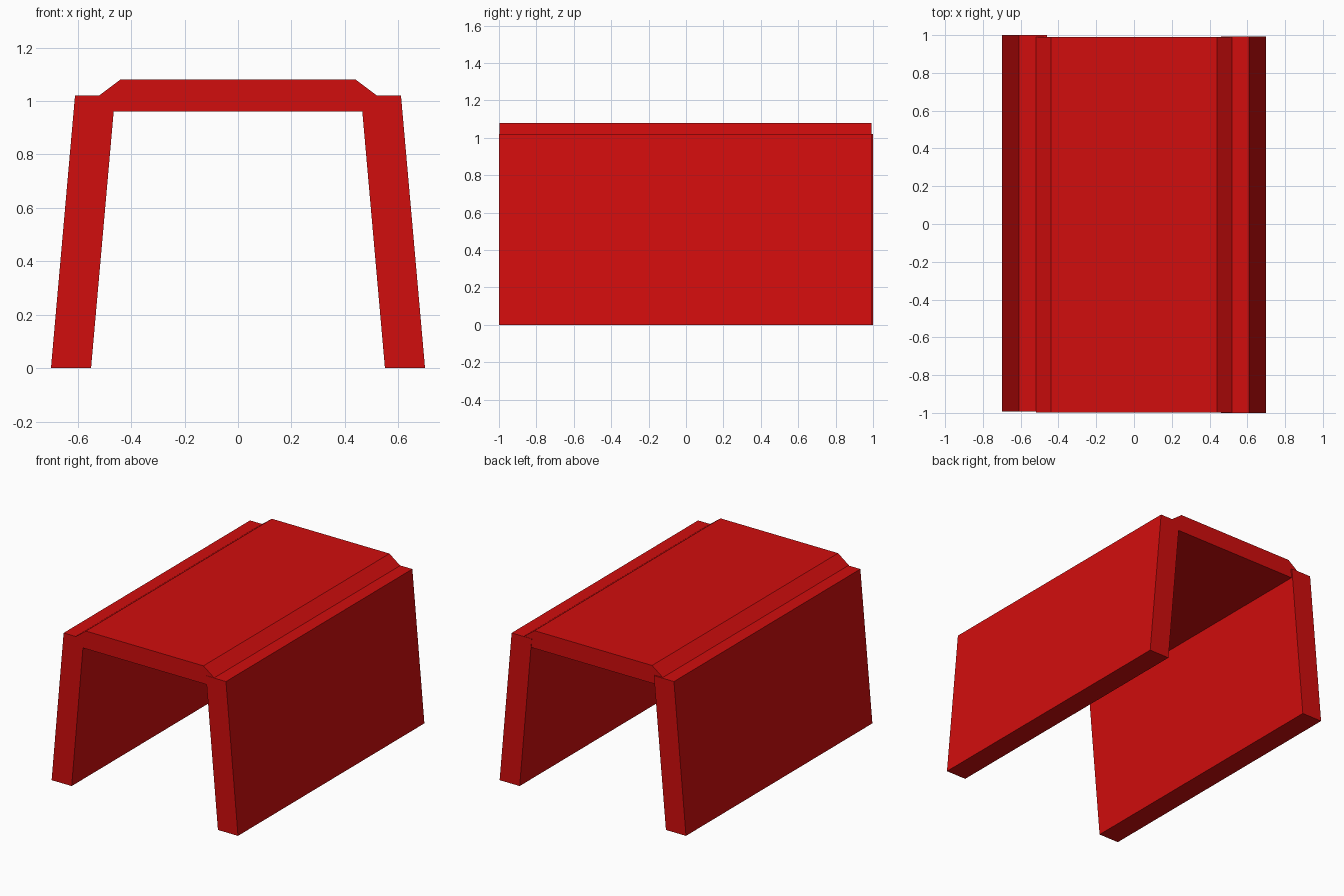
import bpy
import bmesh

cube = bpy.data.objects.get("Cube")
if cube:
    bpy.data.objects.remove(cube, do_unlink=True)

RED = (0.64, 0.004, 0.004, 1.0)
red = bpy.data.materials.new("bright red")
red.use_nodes = True
red.diffuse_color = RED
red.node_tree.nodes["Principled BSDF"].inputs["Base Color"].default_value = RED


def extrude_profile(name, profile, y_front, y_back):
    """Extrude a closed x-z profile along y into a flat-shaded solid."""
    bm = bmesh.new()
    face = bm.faces.new([bm.verts.new((x, y_front, z)) for x, z in profile])
    result = bmesh.ops.extrude_face_region(bm, geom=[face])
    moved = [v for v in result["geom"] if isinstance(v, bmesh.types.BMVert)]
    bmesh.ops.translate(bm, verts=moved, vec=(0, y_back - y_front, 0))
    bmesh.ops.recalc_face_normals(bm, faces=bm.faces)
    mesh = bpy.data.meshes.new(name)
    bm.to_mesh(mesh)
    bm.free()
    mesh.materials.append(red)
    obj = bpy.data.objects.new(name, mesh)
    bpy.context.collection.objects.link(obj)
    return obj


# Leaning side walls, the right one set slightly further back
wall = [(0.55, 0), (0.70, 0), (0.61, 1.02), (0.46, 1.02)]
for name, side, y_front, y_back in (("left_wall", 1, -1.0, 0.993),
                                    ("right_wall", -1, -0.993, 1.0)):
    extrude_profile(name, [(side * x, z) for x, z in wall], y_front, y_back)

# Roof slab with bevelled long edges, resting into the walls
half = [(0.47, 0.96), (0.52, 1.02), (0.44, 1.08)]
roof = half + [(-x, z) for x, z in reversed(half)]
extrude_profile("roof", roof, -0.998, 0.991)
